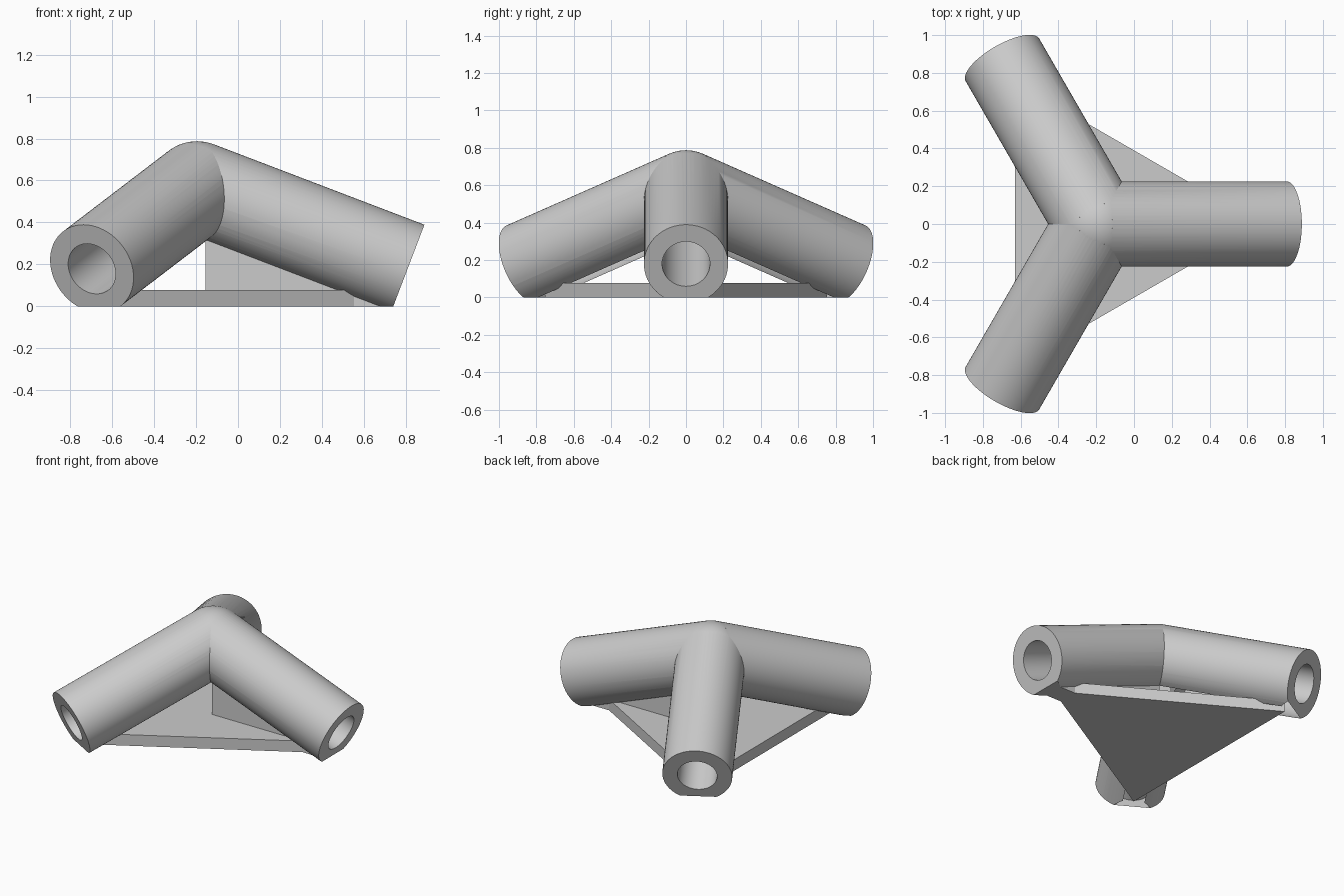
import bpy, bmesh, math
from mathutils import Matrix, Vector

if "Cube" in bpy.data.objects:
    bpy.data.objects.remove(bpy.data.objects["Cube"])

CX, HUB_Z = -0.195, 0.562          # hub centre
R, BORE = 0.225, 0.128             # tube and bore radii
TILT = math.radians(20.9)          # downward slope of each arm
LENGTH = 1.074
HUB = Vector((CX, 0, HUB_Z))

grey = bpy.data.materials.new("grey")
grey.diffuse_color = (0.6, 0.6, 0.6, 1)
grey.use_nodes = True
grey.node_tree.nodes["Principled BSDF"].inputs["Base Color"].default_value = grey.diffuse_color


def make(name, bm):
    bmesh.ops.recalc_face_normals(bm, faces=bm.faces)
    me = bpy.data.meshes.new(name)
    bm.to_mesh(me)
    bm.free()
    me.materials.append(grey)
    ob = bpy.data.objects.new(name, me)
    bpy.context.collection.objects.link(ob)
    return ob


def tube(name, angle, radius, d0, d1, sides):
    """Solid cylinder along an arm axis, between two distances from the hub."""
    bm = bmesh.new()
    m = (Matrix.Translation(HUB) @ Matrix.Rotation(angle, 4, 'Z')
         @ Matrix.Rotation(math.pi / 2 + TILT, 4, 'Y')
         @ Matrix.Translation((0, 0, (d0 + d1) / 2)))
    bmesh.ops.create_cone(bm, cap_ends=True, segments=sides, radius1=radius,
                          radius2=radius, depth=d1 - d0, matrix=m)
    return make(name, bm)


def prism(name, pts, offset, matrix):
    """Closed solid between an outline and its copy moved by an offset."""
    bm = bmesh.new()
    a = [bm.verts.new(matrix @ Vector(p)) for p in pts]
    b = [bm.verts.new(matrix @ (Vector(p) + Vector(offset))) for p in pts]
    bm.faces.new(a)
    bm.faces.new(b[::-1])
    for i in range(len(pts)):
        j = (i + 1) % len(pts)
        bm.faces.new((a[j], a[i], b[i], b[j]))
    return make(name, bm)


def combine(target, other, op):
    mod = target.modifiers.new("join", 'BOOLEAN')
    mod.operation, mod.solver, mod.object = op, 'EXACT', other
    bpy.context.view_layer.objects.active = target
    bpy.ops.object.modifier_apply(modifier=mod.name)
    bpy.data.objects.remove(other, do_unlink=True)


# rounded hub
bm = bmesh.new()
bmesh.ops.create_uvsphere(bm, u_segments=60, v_segments=32, radius=R,
                          matrix=Matrix.Translation(HUB))
body = make("three_way_connector", bm)

angles = [0, 2 * math.pi / 3, 4 * math.pi / 3]
base = Matrix.Translation((CX, 0, 0))

# three sloping arms
for a in angles:
    combine(body, tube("arm", a, R, 0, LENGTH, 64), 'UNION')

# support fin beneath each arm
T = 0.07
for a in angles:
    outline = [(0, -T, -0.1), (0.88, -T, -0.1), (0.92, -T, 0),
               (0.92, -T, 0.2), (0, -T, 0.55)]
    combine(body, prism("fin", outline, (0, 2 * T, 0),
                        base @ Matrix.Rotation(a, 4, 'Z')), 'UNION')

# triangular base plate
tri = [(0.87 * math.cos(a), 0.87 * math.sin(a), -0.1) for a in angles]
combine(body, prism("base_plate", tri, (0, 0, 0.178), base), 'UNION')

# bored sockets
for a in angles:
    combine(body, tube("bore", a, BORE, 0.225, LENGTH + 0.1, 48), 'DIFFERENCE')

# flat underside
square = [(-2, -2, -1), (2, -2, -1), (2, 2, -1), (-2, 2, -1)]
combine(body, prism("floor_cut", square, (0, 0, 1), Matrix()), 'DIFFERENCE')

body.select_set(True)
bpy.context.view_layer.objects.active = body
bpy.ops.object.shade_smooth_by_angle(angle=math.radians(25))
